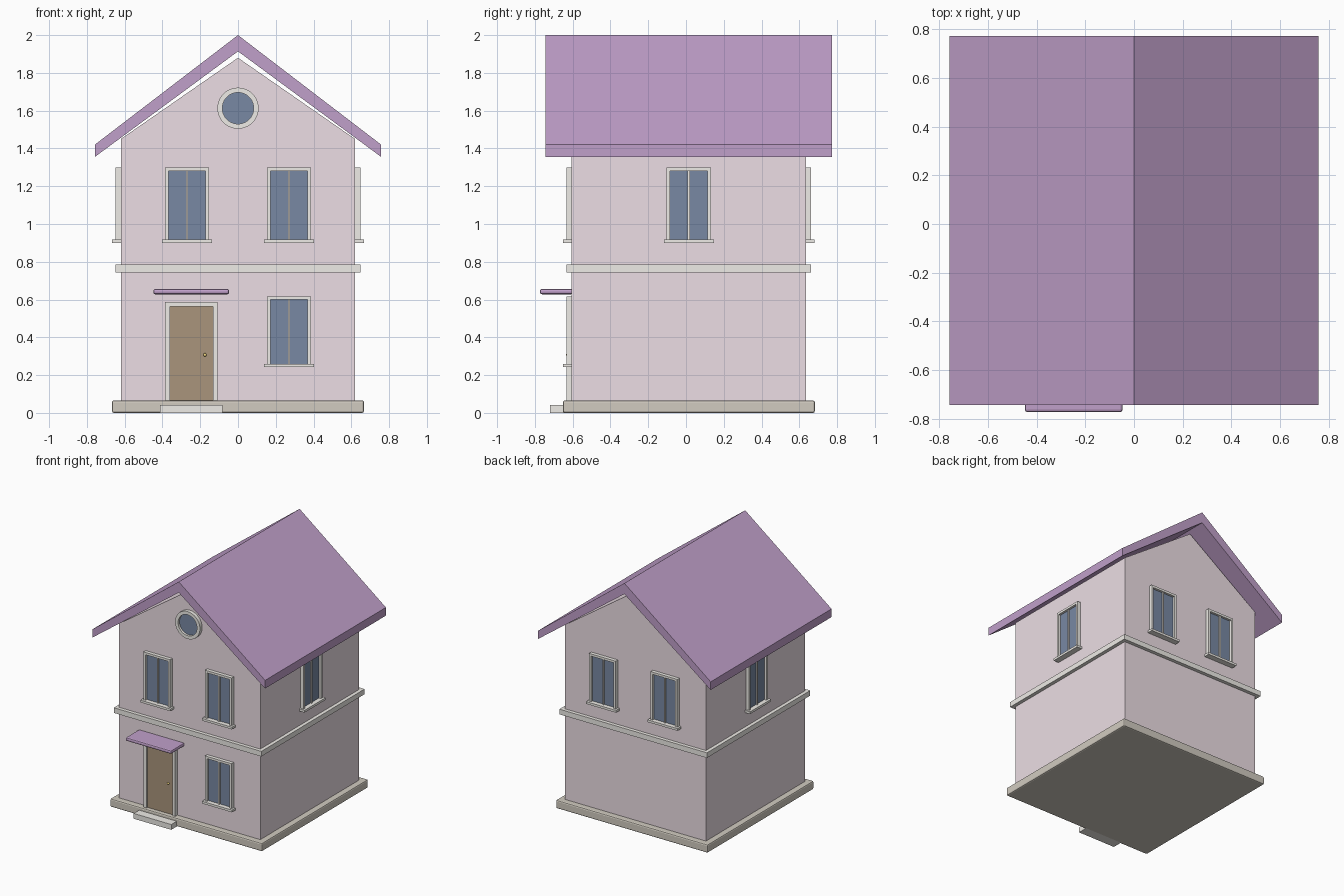
import bpy, bmesh, math
from mathutils import Matrix, Vector

if "Cube" in bpy.data.objects:
    bpy.data.objects.remove(bpy.data.objects["Cube"])

CY = 0.015    # centre of the house in y
W = 0.62      # half width of the walls


def material(name, rgb):
    m = bpy.data.materials.new(name)
    m.diffuse_color = (*rgb, 1)
    m.use_nodes = True
    m.node_tree.nodes["Principled BSDF"].inputs["Base Color"].default_value = m.diffuse_color
    return m


PINK = material("wall_pink", (0.84, 0.73, 0.78))
PURPLE = material("roof_purple", (0.53, 0.35, 0.59))
TRIM = material("trim_cream", (0.86, 0.84, 0.80))
GLASS = material("glass_blue", (0.19, 0.25, 0.37))
STONE = material("stone", (0.64, 0.60, 0.53))
WOOD = material("door_brown", (0.40, 0.30, 0.20))
BRASS = material("brass", (0.80, 0.62, 0.20))


def finish(name, bm, mat, matrix=None):
    bmesh.ops.recalc_face_normals(bm, faces=bm.faces)
    me = bpy.data.meshes.new(name)
    bm.to_mesh(me)
    bm.free()
    me.materials.append(mat)
    ob = bpy.data.objects.new(name, me)
    bpy.context.collection.objects.link(ob)
    if matrix:
        ob.matrix_world = matrix
    return ob


def boxes(name, mat, spans, matrix=None, bevel=0):
    """Each span is (x0, x1, y0, y1, z0, z1)."""
    bm = bmesh.new()
    for x0, x1, y0, y1, z0, z1 in spans:
        m = (Matrix.Translation(((x0 + x1) / 2, (y0 + y1) / 2, (z0 + z1) / 2))
             @ Matrix.Diagonal((x1 - x0, y1 - y0, z1 - z0, 1)))
        bmesh.ops.create_cube(bm, size=1, matrix=m)
    ob = finish(name, bm, mat, matrix)
    if bevel:
        mod = ob.modifiers.new("bevel", 'BEVEL')
        mod.width, mod.segments = bevel, 2
    return ob


def prism(name, mat, profile, half):
    """Extrude an x-z profile along y, centred on the house."""
    bm = bmesh.new()
    f = bm.faces.new([bm.verts.new((x, CY - half, z)) for x, z in profile])
    r = bmesh.ops.extrude_face_region(bm, geom=[f])
    verts = [v for v in r["geom"] if isinstance(v, bmesh.types.BMVert)]
    bmesh.ops.translate(bm, verts=verts, vec=(0, 2 * half, 0))
    return finish(name, bm, mat)


def wall_frame(turns):
    """Matrix for a wall: local x along it, -y outwards, y = 0 on its surface."""
    return (Matrix.Translation((0, CY, 0)) @ Matrix.Rotation(turns * math.pi / 2, 4, 'Z')
            @ Matrix.Translation((0, -W, 0)))


def window(name, turns, x, z0, z1):
    m = wall_frame(turns)
    a, t = 0.117, 0.018
    boxes(name + "_frame", TRIM, [
        (x - a, x - a + t, -0.028, 0.01, z0, z1),
        (x + a - t, x + a, -0.028, 0.01, z0, z1),
        (x - a + t, x + a - t, -0.028, 0.01, z1 - t, z1),
        (x - 0.006, x + 0.006, -0.02, 0.01, z0, z1 - t)], m)
    boxes(name + "_glass", GLASS, [(x - a + t, x + a - t, -0.01, 0.01, z0, z1 - t)], m)
    boxes(name + "_sill", TRIM, [(x - 0.132, x + 0.132, -0.046, 0.01, z0 - 0.018, z0)], m)


# Walls, foundation, floor band and roof
prism("walls", PINK, [(-W, 0.05), (W, 0.05), (W, 1.45), (0, 1.88), (-W, 1.45)], W)
boxes("foundation", STONE, [(-0.667, 0.667, CY - 0.667, CY + 0.667, 0, 0.066)], bevel=0.01)
boxes("floor_band", TRIM, [(-0.648, 0.648, CY - 0.648, CY + 0.648, 0.744, 0.785)])
prism("roof", PURPLE, [(-0.758, 1.355), (-0.758, 1.42), (0, 2.0), (0.758, 1.42),
                       (0.758, 1.355), (0, 1.914)], 0.758)

# Windows
for x in (-0.27, 0.27):
    side = "left" if x < 0 else "right"
    window("front_upper_window_" + side, 0, x, 0.918, 1.298)
    window("back_upper_window_" + side, 2, x, 0.918, 1.298)
window("front_lower_window", 0, 0.27, 0.26, 0.617)
window("right_side_window", 1, 0, 0.918, 1.298)
window("left_side_window", 3, 0, 0.918, 1.298)

# Round gable window: lathed ring and glass disc
front = wall_frame(0)
bm = bmesh.new()
ring = [bm.verts.new((r, y, 0)) for r, y in
        [(0.083, 0.01), (0.083, -0.028), (0.109, -0.028), (0.109, 0.01)]]
edges = [bm.edges.new((ring[i], ring[(i + 1) % 4])) for i in range(4)]
bmesh.ops.spin(bm, geom=ring + edges, cent=(0, 0, 0), axis=(0, 1, 0),
               angle=2 * math.pi, steps=40, use_merge=True)
bmesh.ops.remove_doubles(bm, verts=bm.verts, dist=1e-5)
at_gable = front @ Matrix.Translation((0, 0, 1.613))
round_frame = finish("round_window_frame", bm, TRIM, at_gable)

bm = bmesh.new()
bmesh.ops.create_cone(bm, cap_ends=True, segments=40, radius1=0.084, radius2=0.084,
                      depth=0.02, matrix=Matrix.Rotation(math.pi / 2, 4, 'X'))
round_glass = finish("round_window_glass", bm, GLASS, at_gable)

# Door with frame, knob, step and canopy
boxes("door", WOOD, [(-0.36, -0.132, -0.015, 0.01, 0.066, 0.564)], front)
boxes("door_frame", TRIM, [(-0.387, -0.36, -0.028, 0.01, 0.06, 0.587),
                           (-0.132, -0.108, -0.028, 0.01, 0.06, 0.587),
                           (-0.36, -0.132, -0.028, 0.01, 0.564, 0.587)], front)
bm = bmesh.new()
bmesh.ops.create_uvsphere(bm, u_segments=16, v_segments=10, radius=0.009)
knob = finish("door_knob", bm, BRASS, front @ Matrix.Translation((-0.175, -0.021, 0.307)))
boxes("door_step", TRIM, [(-0.412, -0.082, -0.72, -0.64, 0, 0.042)])
boxes("door_canopy", PURPLE, [(-0.448, -0.047, -0.773, -0.6, 0.628, 0.656)], bevel=0.01)

# Smooth shading on the round parts
for ob in (round_frame, round_glass, knob):
    bpy.ops.object.select_all(action='DESELECT')
    ob.select_set(True)
    bpy.context.view_layer.objects.active = ob
    bpy.ops.object.shade_smooth_by_angle(angle=math.radians(35))
